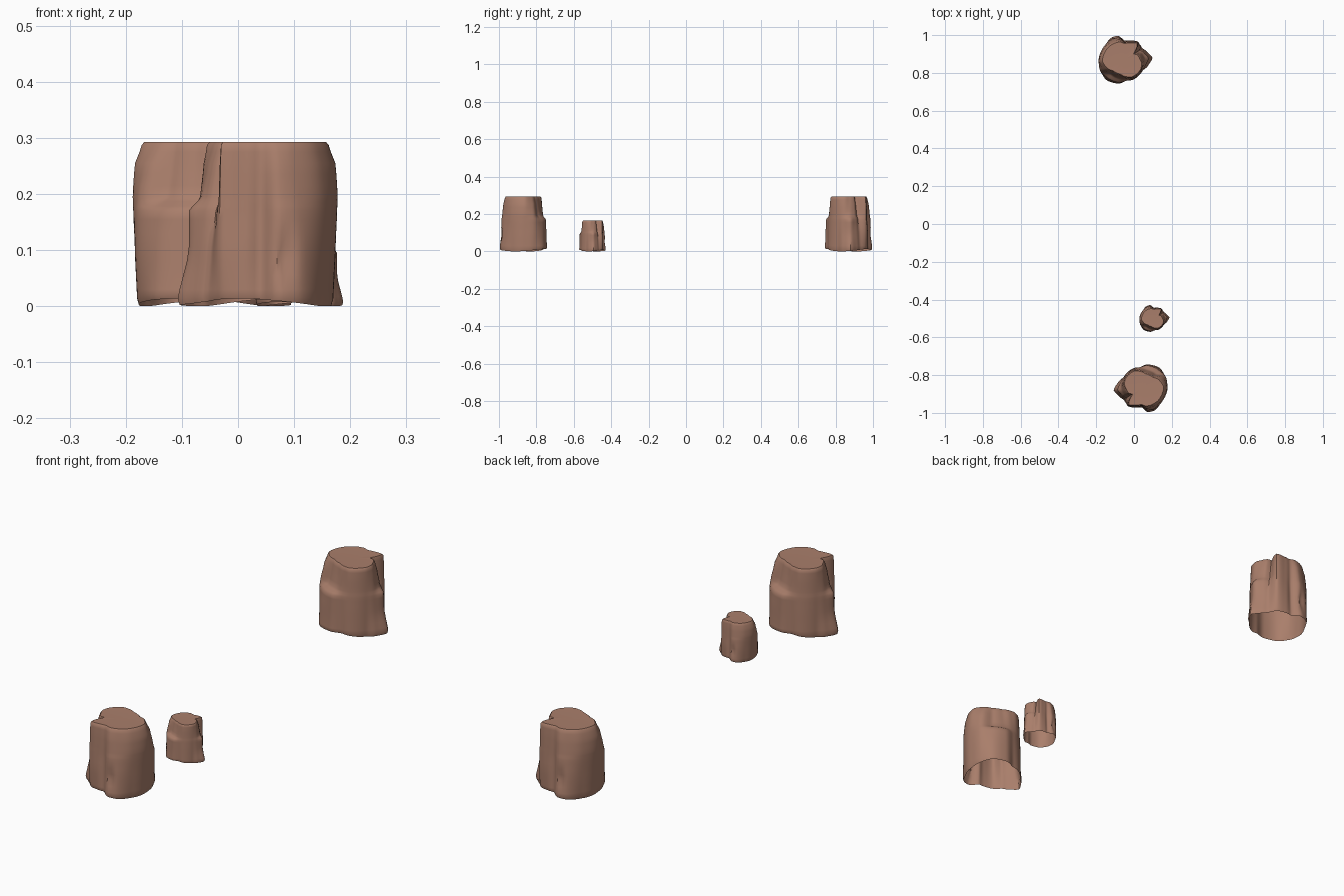
import bpy, bmesh, math

if "Cube" in bpy.data.objects:
    bpy.data.objects.remove(bpy.data.objects["Cube"])

bark = bpy.data.materials.new("brown_bark")
bark.diffuse_color = (0.40, 0.21, 0.147, 1)
bark.use_nodes = True
bark.node_tree.nodes["Principled BSDF"].inputs["Base Color"].default_value = bark.diffuse_color

# Trunk profile: heights, then angle -> radius at each height (thousandths)
HEIGHTS = [0.01, 0.10, 0.17, 0.195, 0.25, 0.287]
RADII = {
    4: (148, 128, 128, 106, 95, 85),
    20: (125, 115, 108, 98, 88, 78),
    33: (112, 104, 93, 80, 70, 60),      # split in the rim
    52: (115, 119, 118, 117, 116, 114),
    75: (106, 106, 102, 101, 99, 96),
    90: (100, 96, 94, 94, 93, 90),
    106: (132, 128, 122, 118, 112, 102),  # leaning root
    121: (136, 132, 126, 122, 115, 107),
    150: (125, 128, 130, 130, 125, 115),
    184: (130, 134, 137, 138, 135, 122),
    205: (138, 142, 142, 138, 126, 108),
    226: (145, 140, 133, 105, 95, 88),    # low stub with a stepped top
    254: (132, 128, 126, 102, 91, 85),
    275: (112, 112, 112, 106, 100, 95),
    292: (115, 113, 111, 109, 107, 104),
    329: (112, 111, 110, 108, 106, 104),
    345: (128, 118, 115, 110, 105, 99),
}
ANGLES = sorted(RADII)
SEGMENTS = 90


def ease(t):
    return 0.5 * t + 0.5 * t * t * (3 - 2 * t)


def column(i, z):
    """Radius of one profile column at a height."""
    r = RADII[ANGLES[i]]
    z = min(max(z, HEIGHTS[0]), HEIGHTS[-1])
    for k in range(len(HEIGHTS) - 1):
        if z <= HEIGHTS[k + 1]:
            t = (z - HEIGHTS[k]) / (HEIGHTS[k + 1] - HEIGHTS[k])
            return (r[k] + (r[k + 1] - r[k]) * ease(t)) / 1000


def radius(deg, z):
    n = len(ANGLES)
    for i in range(n):
        a, b = ANGLES[i], ANGLES[(i + 1) % n]
        span = (b - a) % 360
        off = (deg - a) % 360
        if off < span:
            t = ease(off / span)
            r = column(i, z) * (1 - t) + column((i + 1) % n, z) * t
            break
    # hollow beside the leaning root
    dent = math.exp(-((deg - 110) / 7) ** 2 - ((z - 0.09) / 0.035) ** 2)
    return r - 0.012 * dent


def stump(name, x, y, turn, size):
    bm = bmesh.new()
    levels = [0, 0.012, 0.03, 0.055, 0.08, 0.105, 0.13, 0.155, 0.17, 0.178,
              0.187, 0.195, 0.215, 0.235, 0.255, 0.275, 0.287, 0.293]
    rings = []
    for k, z in enumerate(levels):
        ring = []
        for s in range(SEGMENTS):
            deg = 360 * s / SEGMENTS
            a = math.radians(deg)
            r = radius(deg, z)
            zz = z
            if k == 0:                      # uneven, slightly tucked hem
                r *= 0.975
                zz = 0.007 * (1 + math.cos(2 * a - math.radians(140)))
            elif k == 1:
                zz = z + 0.005 * (1 + math.cos(2 * a - math.radians(140)))
            if k == len(levels) - 1:        # rounded rim
                r -= 0.005
            ring.append(bm.verts.new((r * math.cos(a), r * math.sin(a), zz)))
        rings.append(ring)
    for low, high in zip(rings, rings[1:]):
        for s in range(SEGMENTS):
            t = (s + 1) % SEGMENTS
            bm.faces.new((low[s], low[t], high[t], high[s]))
    # flat sawn top, the underside stays open
    hub = bm.verts.new((0, 0, 0.291))
    for s in range(SEGMENTS):
        bm.faces.new((rings[-1][s], rings[-1][(s + 1) % SEGMENTS], hub))
    mesh = bpy.data.meshes.new(name)
    bm.to_mesh(mesh)
    bm.free()
    mesh.materials.append(bark)
    ob = bpy.data.objects.new(name, mesh)
    ob.location = (x, y, 0)
    ob.rotation_euler.z = math.radians(turn)
    ob.scale = (size, size, size)
    bpy.context.collection.objects.link(ob)
    bpy.ops.object.select_all(action='DESELECT')
    ob.select_set(True)
    bpy.context.view_layer.objects.active = ob
    bpy.ops.object.shade_smooth_by_angle(angle=math.radians(40))


stump("back_stump", -0.05, 0.87, 0, 1.0)
stump("front_stump", 0.04, -0.87, 180, 1.0)
stump("small_stump", 0.105, -0.50, 0, 0.56)
